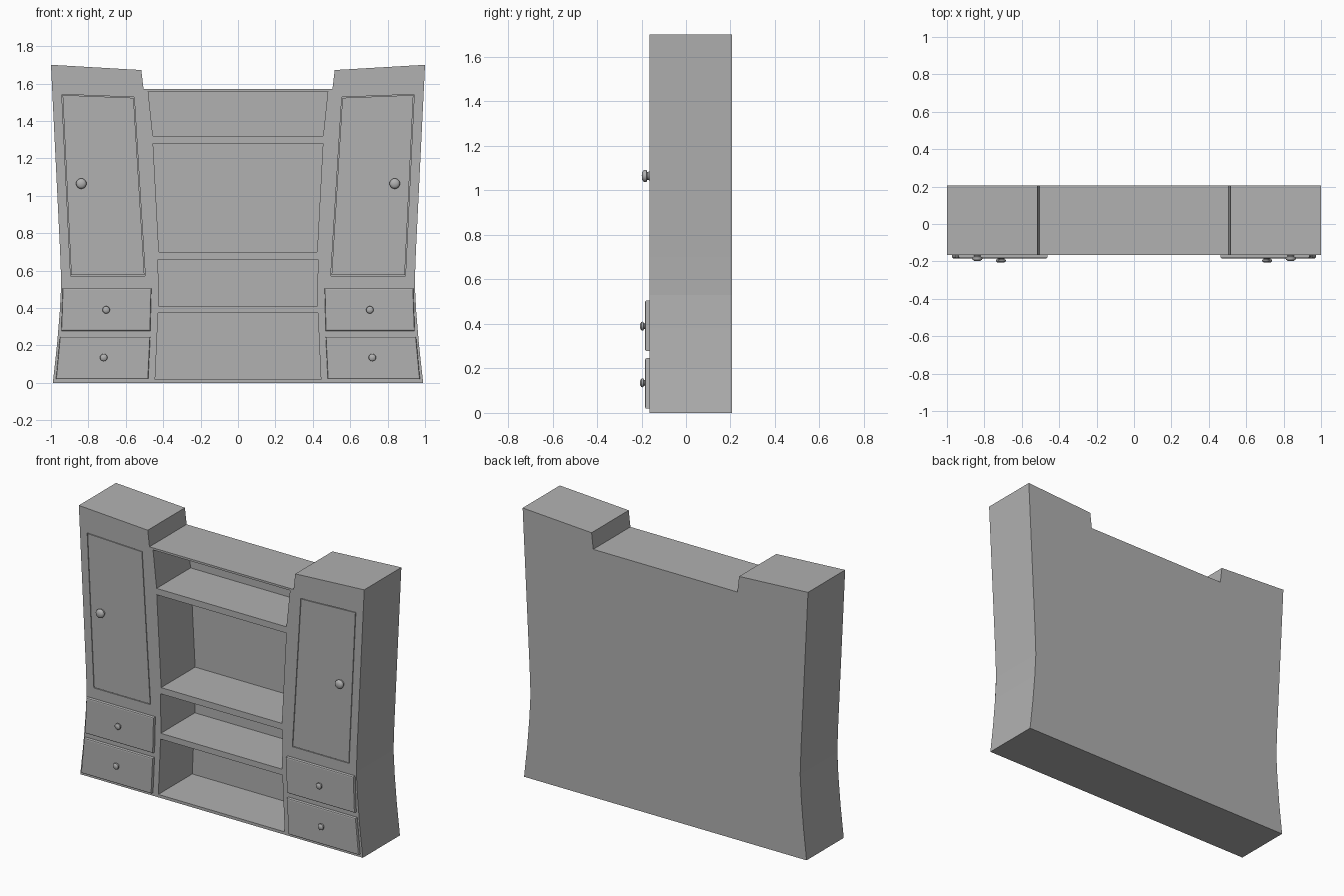
import bpy, bmesh, math

if "Cube" in bpy.data.objects:
    bpy.data.objects.remove(bpy.data.objects["Cube"])

FRONT, BACK = -0.165, 0.207

grey = bpy.data.materials.new("dark_grey")
grey.diffuse_color = (0.44, 0.44, 0.44, 1)
grey.use_nodes = True
grey.node_tree.nodes["Principled BSDF"].inputs["Base Color"].default_value = grey.diffuse_color


def finish(name, bm):
    """Turn a bmesh into a grey object."""
    bmesh.ops.recalc_face_normals(bm, faces=bm.faces)
    me = bpy.data.meshes.new(name)
    bm.to_mesh(me)
    bm.free()
    me.materials.append(grey)
    ob = bpy.data.objects.new(name, me)
    bpy.context.collection.objects.link(ob)
    return ob


def prism(name, pts, y0, y1, bevel=0.0):
    """Extrude an (x, z) outline from y0 to y1; optionally round the front edges."""
    bm = bmesh.new()
    face = bm.faces.new([bm.verts.new((x, y0, z)) for x, z in pts])
    ext = bmesh.ops.extrude_face_region(bm, geom=[face])
    moved = [v for v in ext["geom"] if isinstance(v, bmesh.types.BMVert)]
    bmesh.ops.translate(bm, verts=moved, vec=(0, y1 - y0, 0))
    bmesh.ops.recalc_face_normals(bm, faces=bm.faces)
    if bevel:
        edges = [e for e in bm.edges if all(abs(v.co.y - y0) < 1e-5 for v in e.verts)]
        bmesh.ops.bevel(bm, geom=edges, offset=bevel, segments=2, profile=0.5, affect='EDGES')
    return finish(name, bm)


def knob(name, x, y, z, r, depth):
    """Rounded knob: profile (radius, height) spun about the y axis."""
    profile = [(0.75, 0), (0.62, 0.15), (0.65, 0.27), (0.93, 0.34), (1, 0.5),
               (0.93, 0.74), (0.6, 0.94), (0, 1)]
    bm = bmesh.new()
    vs = [bm.verts.new((x + a * r, y - h * depth, z)) for a, h in profile]
    es = [bm.edges.new(p) for p in zip(vs, vs[1:])]
    bmesh.ops.spin(bm, geom=vs + es, cent=(x, y, z), axis=(0, 1, 0),
                   angle=math.tau, steps=20)
    bmesh.ops.remove_doubles(bm, verts=bm.verts, dist=1e-5)
    ob = finish(name, bm)
    bpy.ops.object.select_all(action='DESELECT')
    ob.select_set(True)
    bpy.context.view_layer.objects.active = ob
    bpy.ops.object.shade_smooth_by_angle(angle=math.radians(40))


def cut(target, cutter):
    """Subtract the cutter from the target and remove it."""
    cutter.hide_render = True
    mod = target.modifiers.new("cut", 'BOOLEAN')
    mod.operation, mod.solver, mod.object = 'DIFFERENCE', 'EXACT', cutter
    bpy.context.view_layer.objects.active = target
    bpy.ops.object.modifier_apply(modifier=mod.name)
    bpy.data.objects.remove(cutter)


# Cabinet body: mirrored front outline with waisted sides and two towers
half = [(0.99, 0), (0.968, 0.2), (0.953, 0.38), (0.945, 0.53), (0.951, 0.7),
        (1.0, 1.7), (0.517, 1.672), (0.505, 1.57)]
body = prism("cabinet_body", half + [(-x, z) for x, z in reversed(half)], FRONT, BACK)

# Open shelf compartments: bottom half-width, bottom z, top half-width, top z
for wb, zb, wt, zt in [(0.443, 0.018, 0.427, 0.373), (0.425, 0.41, 0.427, 0.66),
                       (0.423, 0.70, 0.454, 1.28), (0.455, 1.32, 0.48, 1.557)]:
    cut(body, prism("shelf_cutter", [(-wb, zb), (wb, zb), (wt, zt), (-wt, zt)],
                    FRONT - 0.1, 0.175))

# Flush doors in narrow grooves, proud drawers and knobs on both towers
door = [(0.942, 1.542), (0.555, 1.527), (0.496, 0.572), (0.895, 0.572)]
drawers = {"upper": [(0.937, 0.505), (0.463, 0.505), (0.469, 0.278), (0.945, 0.278)],
           "lower": [(0.952, 0.246), (0.469, 0.246), (0.48, 0.019), (0.973, 0.019)]}
knobs = {"upper": (0.705, 0.39), "lower": (0.718, 0.135)}
for side, s in (("left", -1), ("right", 1)):
    cut(body, prism("door_cutter", [(s * x, z) for x, z in door], FRONT - 0.1, FRONT + 0.012))
    inset = [(s * (0.722 + (x - 0.722) * 0.98), 1.053 + (z - 1.053) * 0.992) for x, z in door]
    prism(f"{side}_door", inset, FRONT, FRONT + 0.012)
    knob(f"{side}_door_knob", s * 0.838, FRONT, 1.065, 0.028, 0.034)
    for level, pts in drawers.items():
        prism(f"{side}_{level}_drawer", [(s * x, z) for x, z in pts],
              FRONT - 0.019, FRONT + 0.005, bevel=0.007)
        kx, kz = knobs[level]
        knob(f"{side}_{level}_drawer_knob", s * kx, FRONT - 0.018, kz, 0.02, 0.024)
